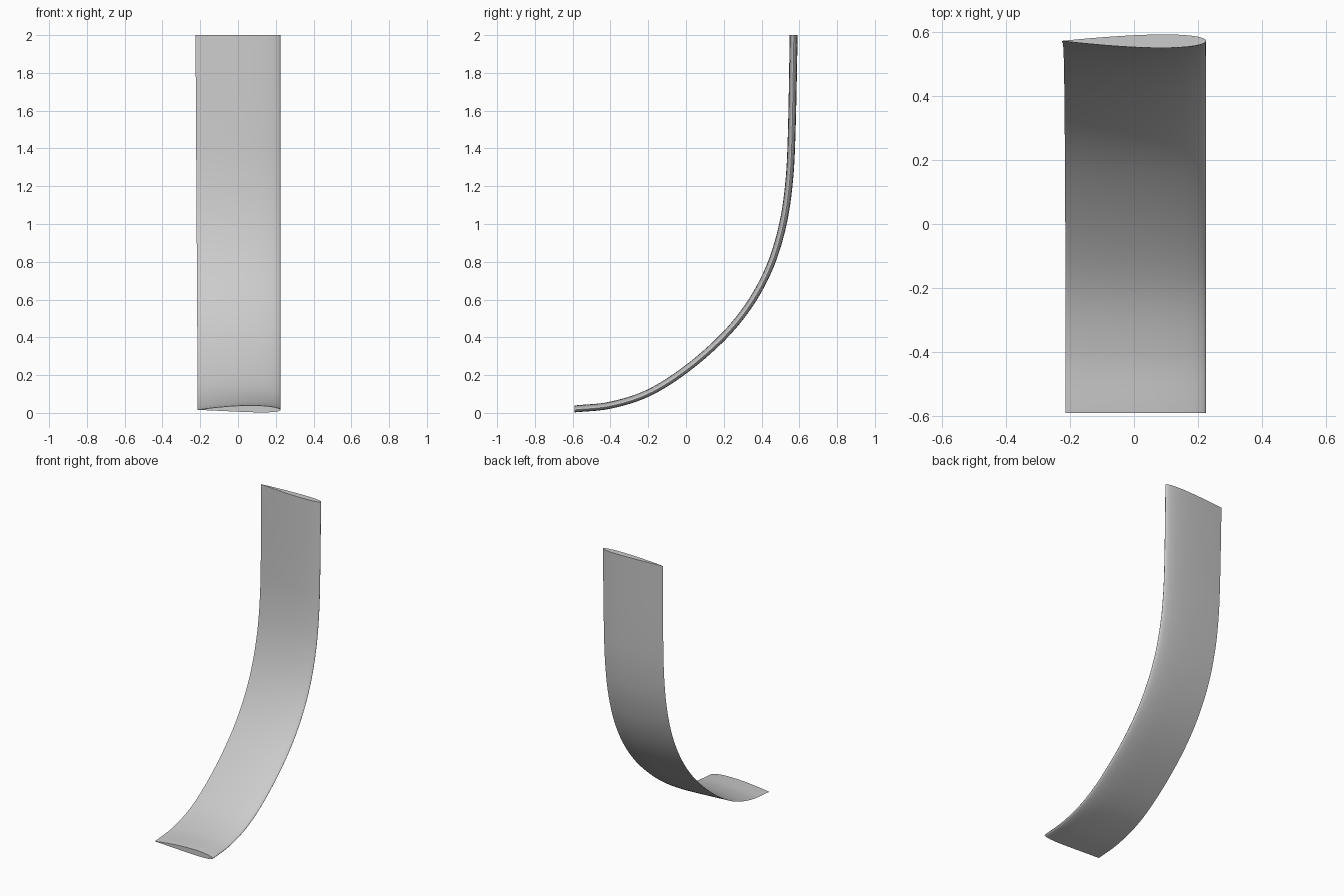
import bpy, bmesh, math
from mathutils import Vector

cube = bpy.data.objects.get("Cube")
if cube:
    bpy.data.objects.remove(cube, do_unlink=True)

grey = bpy.data.materials.new("light grey")
grey.use_nodes = True
grey.diffuse_color = (0.6, 0.6, 0.6, 1)
grey.node_tree.nodes["Principled BSDF"].inputs["Base Color"].default_value = (0.6, 0.6, 0.6, 1)

# Spine of the blade in the side plane (y, z), from the foot to the tip
SPINE = [(-0.59, 0.016), (-0.4, 0.036), (-0.2, 0.1), (0, 0.225), (0.2, 0.4),
         (0.345, 0.58), (0.45, 0.78), (0.516, 1.0), (0.549, 1.23), (0.562, 1.5), (0.571, 2.0)]
STEPS = 8      # rings per spine segment
HALF = 24      # points along each side of the section


def spline_rings():
    """Smooth points through the spine."""
    p = [Vector(q) for q in SPINE]
    p = [2 * p[0] - p[1]] + p + [2 * p[-1] - p[-2]]
    rings = []
    for i in range(1, len(p) - 2):
        a, b, c, d = p[i - 1:i + 3]
        for k in range(STEPS):
            t = k / STEPS
            rings.append(0.5 * (2 * b + (c - a) * t + (2 * a - 5 * b + 4 * c - d) * t ** 2
                                + (3 * b - a - 3 * c + d) * t ** 3))
    return rings + [p[-2]]


def half_thickness(s):
    """Aerofoil half thickness, scaled to 0.5; s runs from nose to tail."""
    return 5 * (0.2969 * math.sqrt(s) - 0.126 * s - 0.3516 * s ** 2
                + 0.2843 * s ** 3 - 0.1036 * s ** 4)


def section(f):
    """Closed outline of (x, offset) at fraction f of the height."""
    chord = 0.438 + 0.012 * f
    thick = 0.036 + 0.006 * f
    bow = 0.005 * (1 - f) + 0.001
    outline = []
    for k in range(2 * HALF):
        ang = math.pi * (k / HALF - 1)
        s = (1 - math.cos(ang)) / 2
        side = 1 if ang < 0 else -1
        outline.append((0.225 - chord * s,
                        side * thick * half_thickness(s) + bow * 4 * s * (1 - s)))
    return outline


# Blade: aerofoil section swept along the spine, with flat ends
bm = bmesh.new()
points = spline_rings()
loops = []
for i, p in enumerate(points):
    tan = (points[min(i + 1, len(points) - 1)] - points[max(i - 1, 0)]).normalized()
    if i == 0:
        tan = Vector((1, 0))
    elif i == len(points) - 1:
        tan = Vector((0, 1))
    loops.append([bm.verts.new((x, p.x - tan.y * o, p.y + tan.x * o))
                  for x, o in section(p.y / 2)])
n = 2 * HALF
for a, b in zip(loops, loops[1:]):
    for k in range(n):
        bm.faces.new((a[k], a[(k + 1) % n], b[(k + 1) % n], b[k]))
bm.faces.new(loops[0])
bm.faces.new(loops[-1])
bmesh.ops.recalc_face_normals(bm, faces=bm.faces)

mesh = bpy.data.meshes.new("curved_blade")
bm.to_mesh(mesh)
bm.free()
mesh.materials.append(grey)
blade = bpy.data.objects.new("curved_blade", mesh)
bpy.context.collection.objects.link(blade)
bpy.context.view_layer.objects.active = blade
blade.select_set(True)
bpy.ops.object.shade_smooth_by_angle(angle=math.radians(40))
